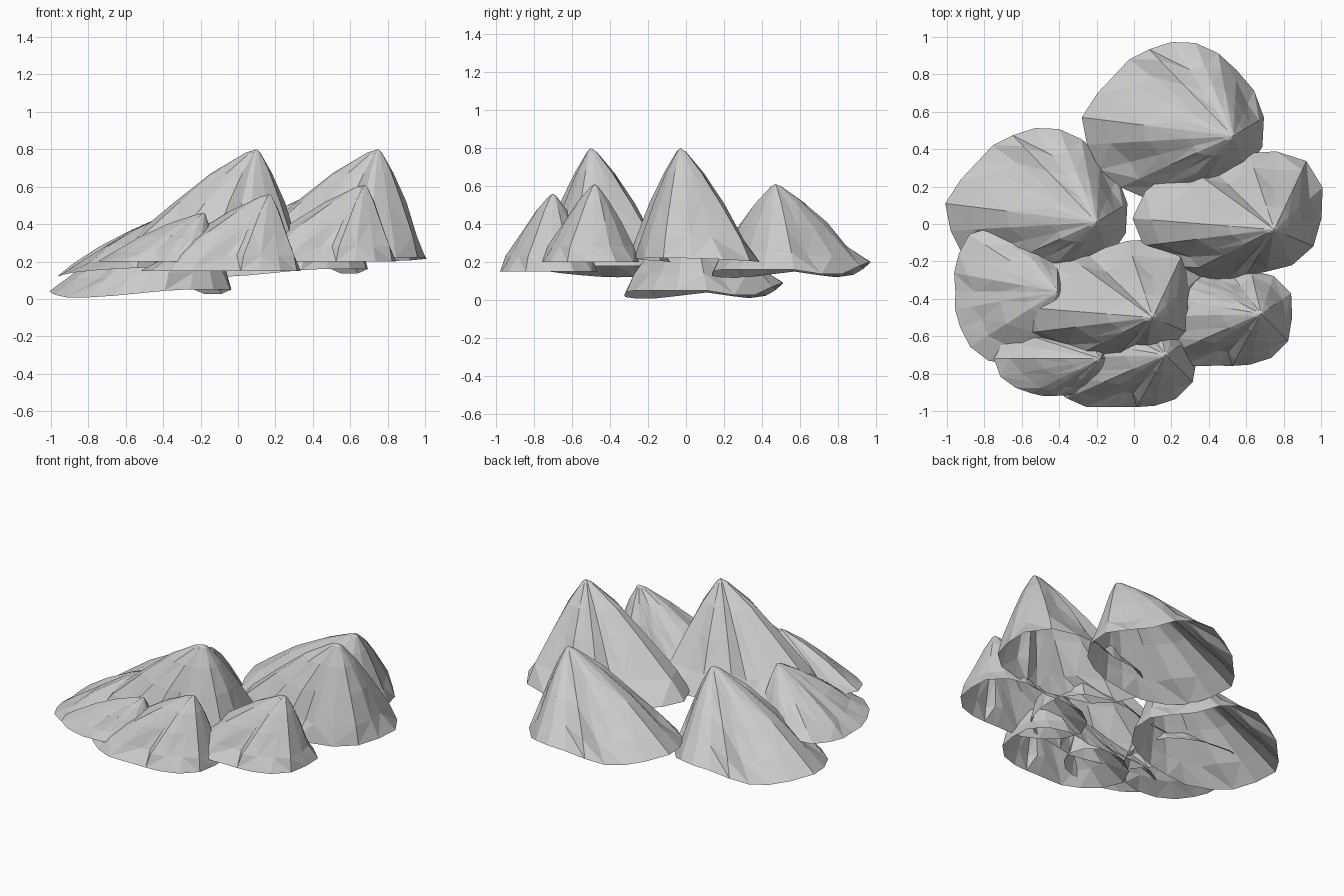
import bpy, bmesh, math, random
from mathutils import Vector

cube = bpy.data.objects.get("Cube")
if cube:
    bpy.data.objects.remove(cube, do_unlink=True)

stone = bpy.data.materials.new("grey_stone")
stone.use_nodes = True
stone_colour = (0.6, 0.6, 0.6, 1)
stone.diffuse_color = stone_colour
stone.node_tree.nodes["Principled BSDF"].inputs["Base Color"].default_value = stone_colour

SIDES = 20
# Slope profile: share of the way out to the rim, share of the height
SLOPE = [(.07, .97), (.3, .78), (.55, .51), (.8, .2), (1, 0)]


def around(values, angle):
    """Smooth closed interpolation through values evenly spaced round a turn."""
    n = len(values)
    place = angle / math.tau * n
    i = int(place)
    t = place - i
    a, b, c, d = (values[(i + k) % n] for k in (-1, 0, 1, 2))
    return b + t / 2 * (c - a + t * (2 * a - 5 * b + 4 * c - d + t * (3 * (b - c) + d - a)))


def bridge(bm, upper, lower):
    for k in range(SIDES):
        j = (k + 1) % SIDES
        quad = [upper[k], lower[k], lower[j], upper[j]]
        # Vary the split so the facets look chipped
        if random.random() < .5:
            quad = quad[1:] + quad[:1]
        bm.faces.new((quad[0], quad[1], quad[2]))
        bm.faces.new((quad[0], quad[2], quad[3]))


def mound_mesh(name, centre, height, radii, lifts, seed):
    """Hollow faceted mound with its peak over the origin and its rim near z = 0."""
    random.seed(seed)
    bm = bmesh.new()
    peak = Vector((0, 0, height))

    # Uneven outline
    rim = []
    for k in range(SIDES):
        angle = math.tau * k / SIDES
        reach = around(radii, angle) * random.uniform(.98, 1.02)
        rim.append(Vector((centre[0] + reach * math.cos(angle),
                           centre[1] + reach * math.sin(angle),
                           around(lifts, angle))))

    # Ridged slopes from the off-centre peak down to the rim
    ridges = [random.uniform(-.1, .1) for _ in rim]
    top = bm.verts.new(peak)
    upper = None
    for share, level in SLOPE:
        ring = []
        for point, ridge in zip(rim, ridges):
            wobble = (ridge + random.uniform(-.04, .04)) * (share < 1)
            p = peak.lerp(point, share * (1 + wobble))
            p.z = point.z + (height - point.z) * level
            ring.append(bm.verts.new(p))
        if upper:
            bridge(bm, upper, ring)
        else:
            for k in range(SIDES):
                bm.faces.new((top, ring[k], ring[(k + 1) % SIDES]))
        upper = ring

    mesh = bpy.data.meshes.new(name)
    bm.to_mesh(mesh)
    bm.free()
    mesh.materials.append(stone)
    return mesh


def place(name, mesh, location):
    ob = bpy.data.objects.new(name, mesh)
    ob.location = location
    bpy.context.collection.objects.link(ob)


# Shapes: radii and rim lifts run anticlockwise from +x
broad = mound_mesh("broad_mound", (-.33, .1), .47,
                   (.5, .44, .42, .41, .38, .39, .47, .47, .46, .44, .45, .5),
                   (.02, -.01, .05, .06, 0, -.02, .01, -.02, -.02, 0, .02, .02), 3)
tall = mound_mesh("tall_mound", (-.25, .06), .58,
                  (.5, .53, .41, .31, .3, .42, .5, .45, .35, .33, .34, .45),
                  (0, -.02, 0, 0, .01, 0), 5)
narrow = mound_mesh("narrow_mound", (-.24, -.02), .41,
                    (.41, .4, .29, .22, .26, .37, .45, .38, .3, .26, .3, .38),
                    (0, 0, 0, 0), 8)
low = mound_mesh("low_mound", (-.25, 0), .28,
                 (.32, .31, .3, .32, .38, .33, .3, .33, .37, .4, .36, .33),
                 (.03, .01, -.03, .01), 11)
small = mound_mesh("small_mound", (-.24, 0), .26,
                   (.32, .27, .2, .17, .19, .26, .33, .28, .22, .2, .22, .28),
                   (0, 0, 0, 0), 14)

place("back_mound", broad, (.53, .47, .14))
place("back_left_mound", broad, (-.2, .01, .03))
place("tall_right_mound", tall, (.75, -.03, .22))
place("tall_middle_mound", tall, (.1, -.5, .22))
place("front_right_mound", narrow, (.68, -.48, .2))
place("front_mound", narrow, (.17, -.7, .15))
place("low_left_mound", low, (-.41, -.36, .15))
place("low_front_mound", small, (-.18, -.72, .2))
